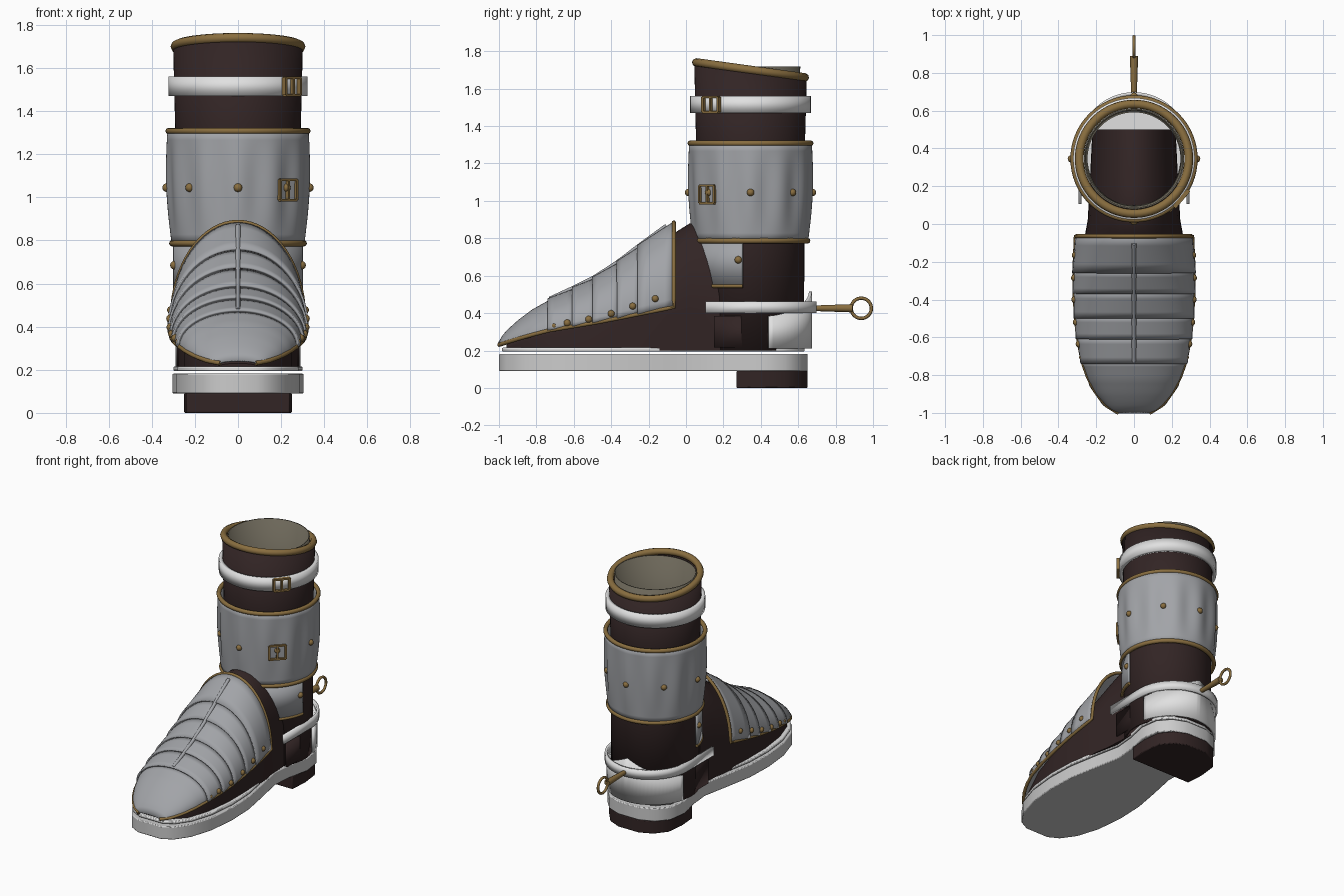
import bpy, bmesh, math
from math import sin, cos, pi, radians

if "Cube" in bpy.data.objects:
    bpy.data.objects.remove(bpy.data.objects["Cube"])

CY = 0.345  # leg axis in y


def mat(name, r, g, b):
    m = bpy.data.materials.new(name)
    m.diffuse_color = (r, g, b, 1)
    m.use_nodes = True
    m.node_tree.nodes["Principled BSDF"].inputs["Base Color"].default_value = m.diffuse_color
    return m


LEATHER = mat("dark_brown_leather", 0.032, 0.018, 0.018)
STEEL = mat("grey_steel", 0.36, 0.37, 0.39)
PALE = mat("pale_strap", 0.75, 0.75, 0.75)
SOLE = mat("sole_grey", 0.60, 0.60, 0.60)
BRASS = mat("brass", 0.25, 0.155, 0.05)
LINING = mat("olive_lining", 0.15, 0.135, 0.10)


def finish(ob, m, angle=35):
    ob.data.materials.clear()
    ob.data.materials.append(m)
    bpy.ops.object.select_all(action='DESELECT')
    ob.select_set(True)
    bpy.context.view_layer.objects.active = ob
    bpy.ops.object.shade_smooth_by_angle(angle=radians(angle))
    return ob


def from_bm(name, bm, m, thick=0, angle=35):
    bmesh.ops.recalc_face_normals(bm, faces=bm.faces)
    me = bpy.data.meshes.new(name)
    bm.to_mesh(me)
    bm.free()
    ob = bpy.data.objects.new(name, me)
    bpy.context.collection.objects.link(ob)
    finish(ob, m, angle)
    if thick:
        s = ob.modifiers.new("thickness", 'SOLIDIFY')
        s.thickness, s.offset = thick, 0
    return ob


def loft(name, strips, m, closed=False, thick=0, caps=False):
    """Skin one or more strips, each a list of point rows."""
    bm = bmesh.new()
    for rows in strips:
        vs = [[bm.verts.new(p) for p in row] for row in rows]
        n = len(rows[0])
        for a, b in zip(vs, vs[1:]):
            for i in range(n if closed else n - 1):
                j = (i + 1) % n
                bm.faces.new((a[i], a[j], b[j], b[i]))
        if caps:
            bm.faces.new(vs[0])
            bm.faces.new(vs[-1])
    return from_bm(name, bm, m, thick)


def tube(name, pts, r, m, cyclic=False):
    cu = bpy.data.curves.new(name, 'CURVE')
    cu.dimensions, cu.bevel_depth, cu.bevel_resolution = '3D', r, 2
    cu.use_fill_caps = True
    sp = cu.splines.new('POLY')
    sp.points.add(len(pts) - 1)
    for q, p in zip(sp.points, pts):
        q.co = (*p, 1)
    sp.use_cyclic_u = cyclic
    ob = bpy.data.objects.new(name, cu)
    bpy.context.collection.objects.link(ob)
    bpy.ops.object.select_all(action='DESELECT')
    ob.select_set(True)
    bpy.context.view_layer.objects.active = ob
    bpy.ops.object.convert(target='MESH')
    return finish(bpy.context.view_layer.objects.active, m, 50)


def arc(r, a0, a1, n=32, cy=CY):
    return [(r * cos(radians(a0 + (a1 - a0) * i / n)),
             cy + r * sin(radians(a0 + (a1 - a0) * i / n))) for i in range(n + 1)]


def ring(r, n=64, cy=CY):
    return arc(r, 0, 360, n, cy)[:-1]


def wall(name, path, z0, z1, m, thick, closed=False):
    top = z1 if callable(z1) else (lambda x, y: z1)
    return loft(name, [[[(x, y, z0) for x, y in path],
                        [(x, y, top(x, y)) for x, y in path]]], m, closed, thick)


def prism(name, half, z0, z1, m):
    pts = half + [(y, -x) for y, x in reversed(half)]
    ob = loft(name, [[[(x, y, z) for y, x in pts] for z in (z0, z1)]], m, True, 0, True)
    b = ob.modifiers.new("soft_edge", 'BEVEL')
    b.width, b.segments, b.limit_method = 0.006, 2, 'ANGLE'
    b.angle_limit = radians(60)


def rivet(p, r=0.02):
    bpy.ops.mesh.primitive_uv_sphere_add(segments=16, ring_count=8, radius=r, location=p)
    bpy.context.object.name = "rivet"
    finish(bpy.context.object, BRASS)


def buckle(r, a, z, w, h):
    a = radians(a)
    for dt, dz, sw, sh in ((-w / 2, 0, .014, h), (w / 2, 0, .014, h), (0, 0, .012, h),
                           (0, h / 2, w, .012), (0, -h / 2, w, .012)):
        loc = (r * cos(a) - dt * sin(a), CY + r * sin(a) + dt * cos(a), z + dz)
        bpy.ops.mesh.primitive_cube_add(size=1, location=loc, rotation=(0, 0, a))
        bpy.context.object.scale = (.022, sw, sh)
        bpy.context.object.name = "buckle_bar"
        finish(bpy.context.object, BRASS)


def table(t, y):
    """Linear lookup of a row by its first column."""
    for a, b in zip(t, t[1:]):
        if y <= b[0]:
            k = max(0, (y - a[0]) / (b[0] - a[0]))
            return [p + (q - p) * k for p, q in zip(a[1:], b[1:])]
    return t[-1][1:]


# heel, sole and welt
prism("heel", [(.27, .24), (.4, .25), (.53, .235), (.61, .17), (.65, .08)], 0, .092, LEATHER)
outline = [(-1, .09), (-.96, .165), (-.86, .235), (-.7, .285), (-.5, .305), (-.3, .298),
           (-.1, .262), (.1, .222), (.25, .235), (.4, .268), (.53, .25), (.61, .18), (.65, .08)]
prism("sole", outline, .09, .182, SOLE)
prism("welt", [(y * .98 - .004, x * .985) for y, x in outline], .194, .215, PALE)

# leather foot: vertical sides with an arched top
foot = []
for y, w, zw, zt in ((-.96, .09, .215, .23), (-.85, .2, .25, .34), (-.7, .25, .29, .43),
                     (-.5, .275, .32, .54), (-.3, .275, .36, .68), (-.06, .26, .40, .83),
                     (.02, .245, .42, .88), (.2, .235, .42, .87), (.5, .22, .42, .8)):
    foot.append([(w, y, .2)] + [(w * cos(pi * i / 20), y, zw + (zt - zw) * sin(pi * i / 20))
                                for i in range(21)] + [(-w, y, .2)])
loft("foot_upper", [foot], LEATHER, True, 0, True)

# shaft with slanted top, rim and lining
slant = lambda y: 1.705 - .138 * (y - CY)
shaft = [[(x, y, z) for x, y in ring(r)] for z, r in ((.2, .28), (.8, .282), (1.3, .285))]
shaft.append([(x, y, slant(y)) for x, y in ring(.295)])
loft("shaft", [shaft], LEATHER, True, .012)
tube("shaft_rim", [(x, y, slant(y) - .005) for x, y in ring(.29)], .023, BRASS, True)
loft("shaft_lining", [[[(x, y, z) for x, y in ring(r)] for z, r in ((.9, .25), (1.718, .262))]],
     LINING, True, .008)

# top strap
wall("top_strap", ring(.31), 1.47, 1.56, PALE, .025, True)
buckle(.328, -40, 1.515, .105, .082)

# fluted shin cuff with rims, rivets and buckle
cuff = []
for k in range(13):
    u = k / 12
    row = []
    for i in range(128):
        a = 2 * pi * i / 128
        r = .302 + .02 * u + sin(pi * u) * (.008 + .007 * cos(12 * a))
        row.append((r * cos(a), CY + r * sin(a), .785 + .525 * u))
    cuff.append(row)
loft("shin_cuff", [cuff], STEEL, True, .012)
tube("cuff_top_rim", [(x, y, 1.308) for x, y in ring(.322)], .015, BRASS, True)
tube("cuff_bottom_rim", [(x, y, .787) for x, y in ring(.305)], .015, BRASS, True)
for a in range(0, 360, 45):
    ra = radians(a)
    r = .324 + .007 * cos(12 * ra)
    rivet((r * cos(ra), CY + r * sin(ra), 1.045))
buckle(.325, -45, 1.035, .11, .095)

# ankle plates
for a0, a1, s in ((-70, -8, 1), (188, 250, -1)):
    wall("ankle_plate", arc(.298, a0, a1), .545, .8, STEEL, .012)
    tube("ankle_plate_trim", [(x, y, .545) for x, y in arc(.3, a0, a1)], .011, BRASS)
    rivet((s * .295, .28, .685))


# heel quarter, counter and spur strap, U shaped round the back
def u_path(r, cy, front):
    return [(r, front)] + arc(r, 0, 180, 32, cy) + [(-r, front)]


wall("heel_quarter", u_path(.275, .36, .15), .215, .385, LEATHER, .014)
wall("heel_counter", arc(.29, 13, 167, 32, .375), .21,
     lambda x, y: .385 + .13 * max(0, 1 - abs(x) / .28), PALE, .016)
wall("spur_strap", u_path(.285, .405, .105), .40, .462, PALE, .016)

# spur shank and ring
bpy.ops.mesh.primitive_cone_add(vertices=16, radius1=.015, radius2=.022, depth=.2,
                                location=(0, .79, .426), rotation=(-pi / 2, 0, 0))
bpy.context.object.name = "spur_shank"
finish(bpy.context.object, BRASS)
tube("spur_ring", [(0, y, x + .426) for x, y in ring(.054, 32, .937)], .009, BRASS, True)

# overlapping toe guard lames: y, half width, lower edge, crest
G = [(-1, .08, .23, .24), (-.97, .135, .24, .29), (-.9, .195, .262, .355), (-.82, .238, .285, .415),
     (-.73, .27, .308, .465), (-.6, .295, .33, .525), (-.49, .306, .348, .58), (-.36, .313, .373, .665),
     (-.25, .314, .395, .75), (-.065, .306, .432, .885)]
cuts = [-1, -.73, -.6, -.49, -.36, -.25, -.065]
lames = []
for n, (a, b) in enumerate(zip(cuts, cuts[1:])):
    rows = []
    steps = 12 if n == 0 else 4
    for k in range(steps + 1):
        y = a + (b - a) * k / steps
        w, zb, zt = table(G, y)
        lift = 0 if n == 0 else .009 * (1 - k / steps)
        rows.append([((w + lift) * cos(pi * i / 32), y - lift, zb + (zt - zb + lift) * sin(pi * i / 32))
                     for i in range(33)])
    lames.append(rows)
loft("toe_guard", lames, STEEL, False, .01)
ys = [-1 + .935 * i / 24 for i in range(25)]
tube("guard_ridge", [(0, y, table(G, y)[2] + .01) for y in ys if -.73 < y < -.08], .012, STEEL)

# guard trim and rivets
w, zb, zt = table(G, -.065)
side = [(table(G, y)[0] + .002, y, table(G, y)[1]) for y in ys]
arch = [(w * cos(pi * i / 32), -.065, zb + (zt - zb) * sin(pi * i / 32)) for i in range(1, 32)]
tube("guard_trim", side + arch + [(-x, y, z) for x, y, z in reversed(side)], .011, BRASS)
for y, z in ((-.705, .332), (-.635, .347), (-.52, .367), (-.4, .397), (-.285, .437), (-.165, .477)):
    w, zb, zt = table(G, y)
    x = w * math.sqrt(max(0, 1 - ((z - zb) / (zt - zb)) ** 2)) + .004
    for s in (1, -1):
        rivet((s * x, y, z), .014 if y < -.7 else .019)
